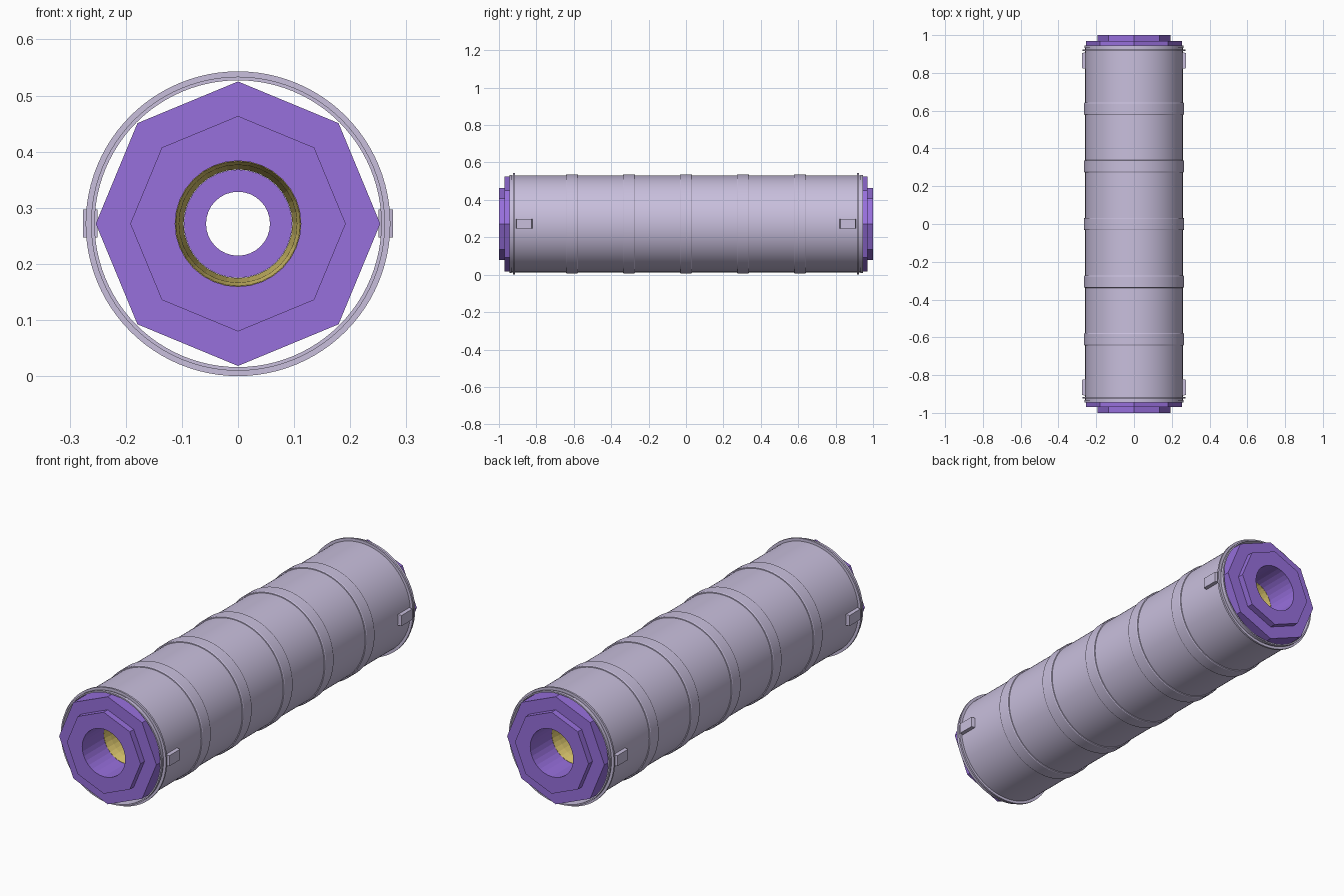
import bpy, bmesh, math

if "Cube" in bpy.data.objects:
    bpy.data.objects.remove(bpy.data.objects["Cube"])

CZ = 0.2715  # height of the tube axis


def material(name, rgb):
    m = bpy.data.materials.new(name)
    m.diffuse_color = (*rgb, 1)
    m.use_nodes = True
    m.node_tree.nodes["Principled BSDF"].inputs["Base Color"].default_value = m.diffuse_color
    return m


lavender = material("lavender", (0.58, 0.52, 0.72))
purple = material("purple", (0.31, 0.16, 0.72))
yellow = material("yellow", (0.70, 0.56, 0.15))


def radius_at(kind, r, a):
    # 'oct' follows the straight sides of an octagon with a vertex on top
    if kind == "oct":
        s = math.pi / 4
        return r * math.cos(s / 2) / math.cos(a % s - s / 2)
    return r


def loft(name, rings, n, mat, smooth=False):
    """Closed loft along y through rings (kind, radius, y)."""
    bm = bmesh.new()
    loops = []
    for kind, r, y in rings:
        loop = []
        for i in range(n):
            a = 2 * math.pi * i / n
            q = radius_at(kind, r, a)
            loop.append(bm.verts.new((q * math.cos(a), y, CZ + q * math.sin(a))))
        loops.append(loop)
    for k, a in enumerate(loops):
        b = loops[(k + 1) % len(loops)]
        for i in range(n):
            j = (i + 1) % n
            bm.faces.new((a[i], a[j], b[j], b[i]))
    bmesh.ops.recalc_face_normals(bm, faces=bm.faces)
    return finish(name, bm, mat, smooth)


def finish(name, bm, mat, smooth=False):
    me = bpy.data.meshes.new(name)
    bm.to_mesh(me)
    bm.free()
    ob = bpy.data.objects.new(name, me)
    bpy.context.collection.objects.link(ob)
    me.materials.append(mat)
    if smooth:
        bpy.ops.object.select_all(action="DESELECT")
        ob.select_set(True)
        bpy.context.view_layer.objects.active = ob
        bpy.ops.object.shade_smooth_by_angle(angle=math.radians(30))
    return ob


def pipe(name, r_in, r_out, y0, y1, mat, n=96):
    return loft(name, [("c", r_out, y0), ("c", r_out, y1),
                       ("c", r_in, y1), ("c", r_in, y0)], n, mat, True)


# thin outer shell
pipe("outer_shell", 0.2555, 0.2585, -0.945, 0.945, lavender)

# raised bands round the shell, slightly bevelled
for i in range(-2, 3):
    y = i * 0.305
    loft("band", [("c", 0.257, y - 0.033), ("c", 0.2625, y - 0.032), ("c", 0.265, y - 0.028),
                  ("c", 0.265, y + 0.028), ("c", 0.2625, y + 0.032), ("c", 0.257, y + 0.033)],
         96, lavender, True)

for s in (-1, 1):
    # thin end flange and the lip outside it
    pipe("end_flange", 0.257, 0.2715, s * 0.915, s * 0.924, lavender)
    pipe("end_lip", 0.2555, 0.262, s * 0.932, s * 0.945, lavender)

    # stepped octagonal end cap with a round bore
    loft("end_cap", [("oct", 0.2535, s * 0.84), ("oct", 0.2535, s * 0.97),
                     ("oct", 0.192, s * 0.97), ("oct", 0.192, s * 1.0),
                     ("c", 0.112, s * 1.0), ("c", 0.112, s * 0.84)], 32, purple)

    # side clips: tapered block with a raised pad
    for sx in (-1, 1):
        bm = bmesh.new()
        bmesh.ops.create_cube(bm, size=1)
        for v in bm.verts:
            outer = v.co.x > 0
            v.co.x = sx * (0.276 if outer else 0.25)
            v.co.y = s * 0.865 + v.co.y * (0.08 if outer else 0.09)
            v.co.z = CZ + v.co.z * 0.05
        bmesh.ops.recalc_face_normals(bm, faces=bm.faces)
        finish("side_clip", bm, lavender)

# yellow lining that narrows inward, and the bored purple core behind it
loft("bore_lining", [("c", 0.118, -0.84), ("c", 0.118, 0.84), ("c", 0.111, 0.84),
                     ("c", 0.105, 0.80), ("c", 0.097, 0.60), ("c", 0.097, -0.60),
                     ("c", 0.105, -0.80), ("c", 0.111, -0.84)], 32, yellow)
pipe("inner_core", 0.057, 0.0965, -0.58, 0.58, purple, 32)
